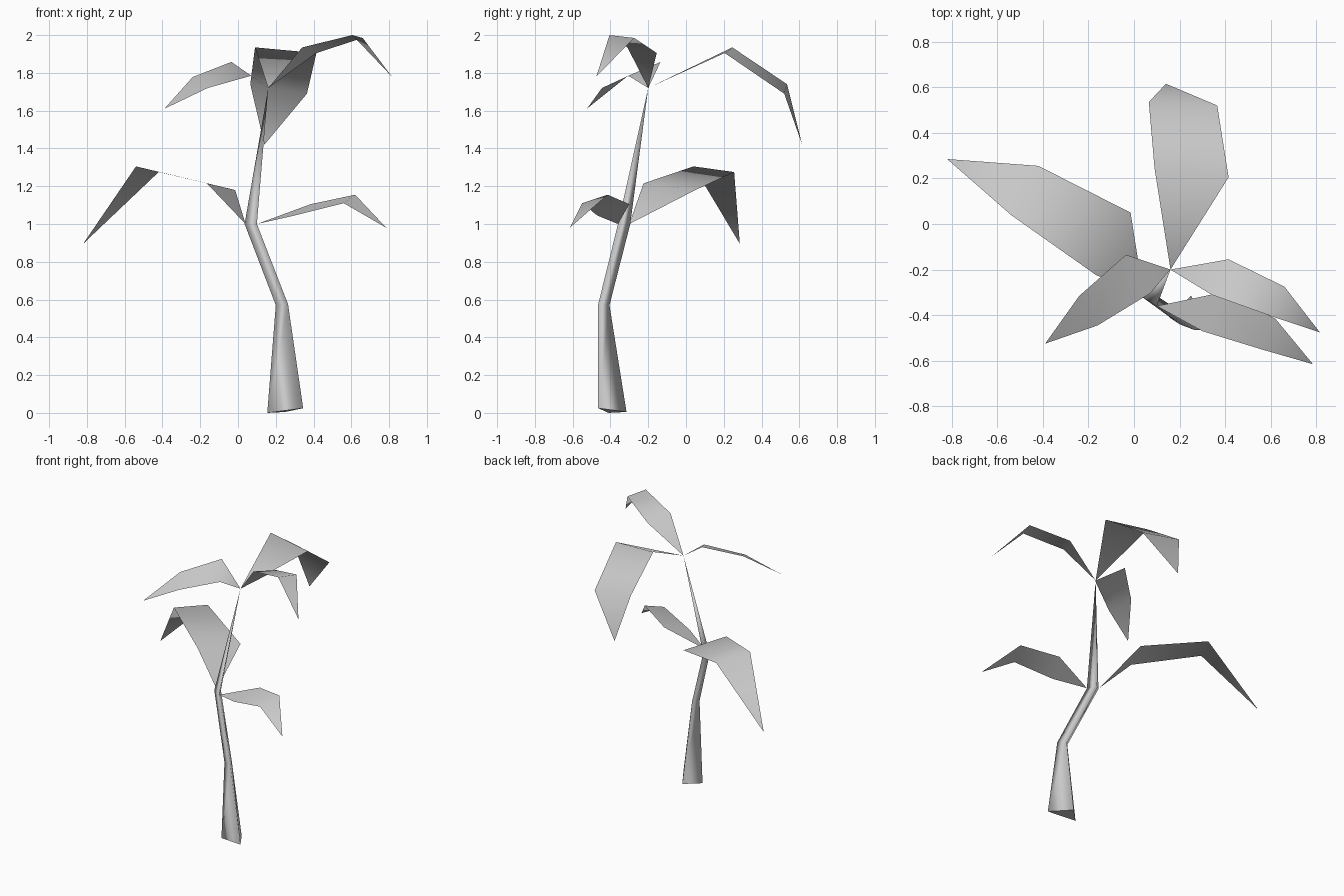
import bpy
import bmesh
from mathutils import Vector

default_cube = bpy.data.objects.get("Cube")
if default_cube:
    bpy.data.objects.remove(default_cube, do_unlink=True)

# One plain colour for the whole plant
grey = bpy.data.materials.new("plain_grey")
grey.use_nodes = True
colour = (0.6, 0.6, 0.6, 1)
grey.diffuse_color = colour
grey.node_tree.nodes["Principled BSDF"].inputs["Base Color"].default_value = colour


def add_object(name, bm):
    """Turn a bmesh into a named, coloured object."""
    mesh = bpy.data.meshes.new(name)
    bm.to_mesh(mesh)
    bm.free()
    mesh.materials.append(grey)
    obj = bpy.data.objects.new(name, mesh)
    bpy.context.scene.collection.objects.link(obj)
    return obj


def add_leaf(name, base, shoulder, bend, tip):
    """Thin arched blade: a base point, two cross pairs and a tip."""
    bm = bmesh.new()
    root, end = bm.verts.new(base), bm.verts.new(tip)
    near = [bm.verts.new(p) for p in shoulder]
    far = [bm.verts.new(p) for p in bend]
    bm.faces.new((root, near[1], near[0]))
    bm.faces.new((near[0], near[1], far[1], far[0]))
    bm.faces.new((far[0], far[1], end))
    # Keep the upper side of the blade as its front
    bm.normal_update()
    if sum(f.normal.z * f.calc_area() for f in bm.faces) < 0:
        bmesh.ops.reverse_faces(bm, faces=bm.faces[:])
    for face in bm.faces:
        face.smooth = True
    return add_object(name, bm)


def add_trunk(name, sections, apex):
    """Three-sided tapering trunk, skinned through its sections to a point."""
    bm = bmesh.new()
    rings = [[bm.verts.new(p) for p in section] for section in sections]
    peak = bm.verts.new(apex)
    for lower, upper in zip(rings, rings[1:]):
        for i in range(len(lower)):
            j = (i + 1) % len(lower)
            bm.faces.new((lower[i], lower[j], upper[j], upper[i]))
    top = rings[-1]
    for i in range(len(top)):
        bm.faces.new((top[i], top[(i + 1) % len(top)], peak))
    for face in bm.faces:
        face.smooth = True
    # Flat foot with a crisp rim
    foot = bm.faces.new(rings[0])
    for edge in foot.edges:
        edge.smooth = False
    bmesh.ops.recalc_face_normals(bm, faces=bm.faces[:])
    return add_object(name, bm)


# Trunk: foot, first bend, second bend, crown point
crown = Vector((0.16, -0.2, 1.72))
foot = [(0.155, -0.41, 0), (0.345, -0.465, 0.025), (0.25, -0.315, 0.005)]
low_bend = [(0.2, -0.44, 0.57), (0.265, -0.465, 0.575), (0.235, -0.405, 0.57)]
high_bend = [(0.035, -0.32, 1), (0.1, -0.36, 1), (0.07, -0.295, 1)]
add_trunk("trunk", [foot, low_bend, high_bend], crown)

# Crown leaves
add_leaf("back_crown_leaf", crown,
         [(0.09, 0.245, 1.935), (0.415, 0.205, 1.905)],
         [(0.065, 0.535, 1.74), (0.365, 0.52, 1.69)],
         (0.14, 0.615, 1.42))
add_leaf("left_crown_leaf", crown,
         [(0.415, -0.155, 1.905), (0.34, -0.31, 1.935)],
         [(0.66, -0.275, 1.985), (0.605, -0.405, 2)],
         (0.815, -0.475, 1.78))
add_leaf("right_crown_leaf", crown,
         [(-0.035, -0.135, 1.858), (0.07, -0.305, 1.785)],
         [(-0.24, -0.315, 1.778), (-0.16, -0.445, 1.72)],
         (-0.39, -0.525, 1.61))

# Lower leaves, growing from the upper bend of the trunk
add_leaf("right_lower_leaf", (0.04, -0.3, 1),
         [(-0.015, 0.05, 1.18), (-0.165, -0.225, 1.215)],
         [(-0.42, 0.255, 1.275), (-0.54, 0.04, 1.305)],
         (-0.82, 0.285, 0.895))
add_leaf("left_lower_leaf", (0.1, -0.36, 1),
         [(0.385, -0.3, 1.105), (0.3, -0.47, 1.045)],
         [(0.62, -0.415, 1.155), (0.56, -0.55, 1.11)],
         (0.785, -0.615, 0.98))
